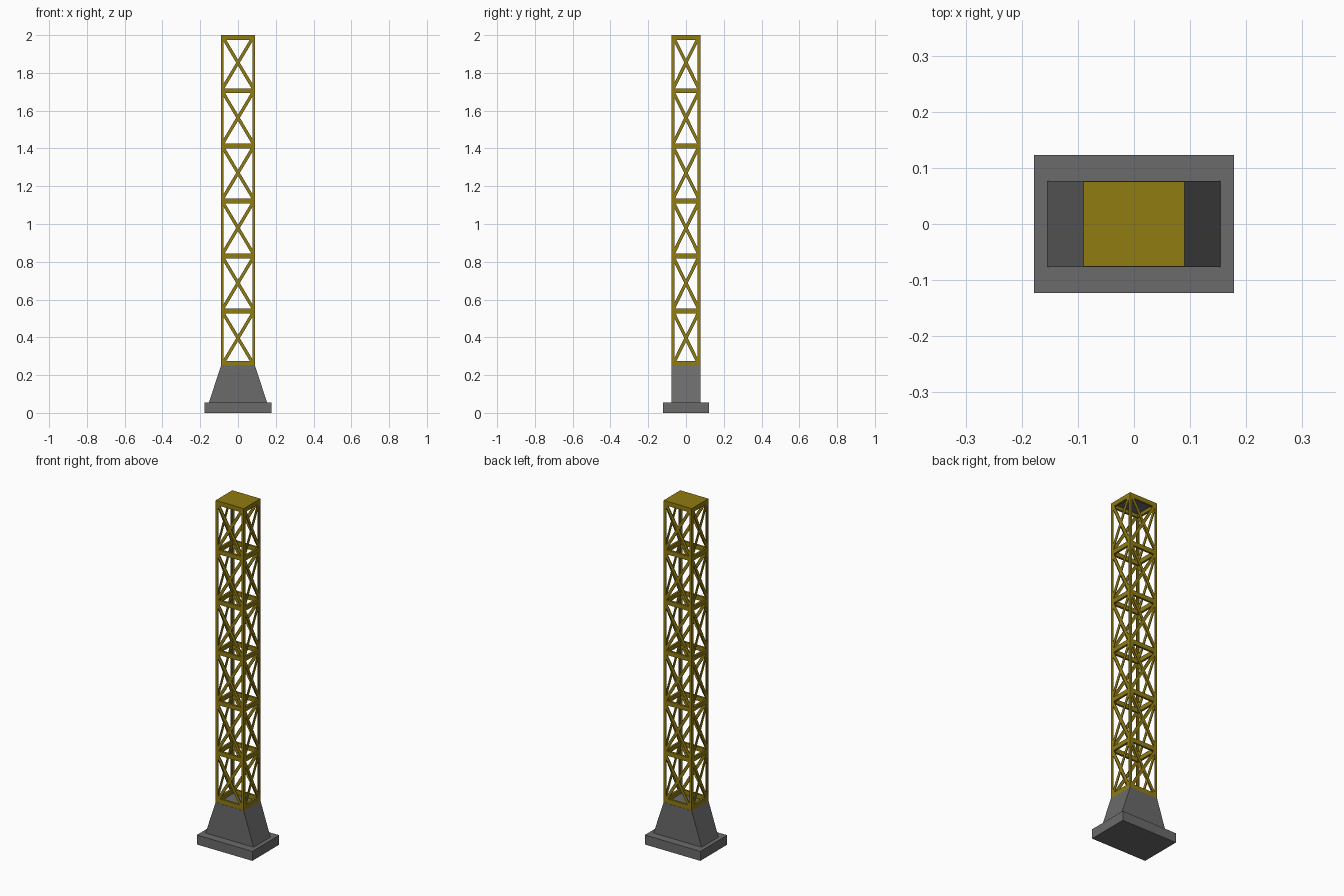
import bpy
from mathutils import Vector

if "Cube" in bpy.data.objects:
    bpy.data.objects.remove(bpy.data.objects["Cube"])

HX, HY = 0.09, 0.076          # tower half sizes
Z0, Z1, BAYS = 0.25, 2.0, 6   # lattice extent
BAR, BAND, SHEET = 0.012, 0.026, 0.004


def material(name, color):
    m = bpy.data.materials.new(name)
    m.diffuse_color = color
    m.use_nodes = True
    m.node_tree.nodes["Principled BSDF"].inputs["Base Color"].default_value = m.diffuse_color
    return m


yellow = material("yellow_paint", (0.28, 0.2, 0.006, 1))
grey = material("concrete", (0.145, 0.145, 0.145, 1))


def mesh_object(name, verts, faces, mat):
    me = bpy.data.meshes.new(name)
    me.from_pydata(verts, [], faces)
    me.materials.append(mat)
    ob = bpy.data.objects.new(name, me)
    bpy.context.collection.objects.link(ob)
    return ob


BOX = [(0, 3, 2, 1), (4, 5, 6, 7), (0, 1, 5, 4), (1, 2, 6, 5), (2, 3, 7, 6), (3, 0, 4, 7)]
CORNERS = [(-1, -1), (1, -1), (1, 1), (-1, 1)]


def frustum(name, bottom, top, z0, z1, mat):
    v = [(a * sx, b * sy, z) for (a, b), z in ((bottom, z0), (top, z1)) for sx, sy in CORNERS]
    return mesh_object(name, v, BOX, mat)


def beam(name, p, q, normal, width, depth):
    """Rectangular bar from p to q, with its depth running inward from the face."""
    p, q, n = Vector(p), Vector(q), Vector(normal)
    side = (q - p).normalized().cross(n)
    v = [e + side * sx * width / 2 + n * (sy - 1) * depth / 2 for e in (p, q) for sx, sy in CORNERS]
    return mesh_object(name, v, BOX, yellow)


# Concrete footing
frustum("base_slab", (0.178, 0.123), (0.178, 0.123), 0, 0.055, grey)
frustum("pedestal", (0.154, 0.077), (HX, 0.077), 0.055, Z0, grey)

# Four lattice faces: leg strips (pairs form angle-iron corners), bands, crossed braces
step = (Z1 - Z0) / BAYS
up = Vector((0, 0, 1))
for name, n, along, dist, half in (
        ("front", (0, -1, 0), (1, 0, 0), HY, HX), ("back", (0, 1, 0), (1, 0, 0), HY, HX),
        ("right", (1, 0, 0), (0, 1, 0), HX, HY), ("left", (-1, 0, 0), (0, 1, 0), HX, HY)):
    n, along = Vector(n), Vector(along)
    centre = n * dist
    for s in (-1, 1):
        foot = centre + along * s * (half - 0.007)
        beam(f"{name}_leg_{s}", foot + up * Z0, foot + up * Z1, n, 0.014, SHEET)
    for i in range(BAYS + 1):
        z = min(max(Z0 + i * step - 0.003, Z0 + BAND / 2), Z1 - BAND / 2)
        end = along * half
        beam(f"{name}_band_{i}", centre - end + up * z, centre + end + up * z, n, BAND, BAR)
    for i in range(BAYS):
        lo, hi = up * (Z0 + i * step + 0.01), up * (Z0 + (i + 1) * step - 0.01)
        for s in (-1, 1):
            end = along * s * (half - 0.009)
            beam(f"{name}_brace_{i}_{s}", centre - end + lo, centre + end + hi, n, 0.017, SHEET)

# Closed top with a grey underside
frustum("top_plate", (HX, HY), (HX, HY), Z1 - 0.004, Z1, yellow)
frustum("top_lining", (HX - 0.01, HY - 0.01), (HX - 0.01, HY - 0.01), Z1 - 0.007, Z1 - 0.003, grey)
